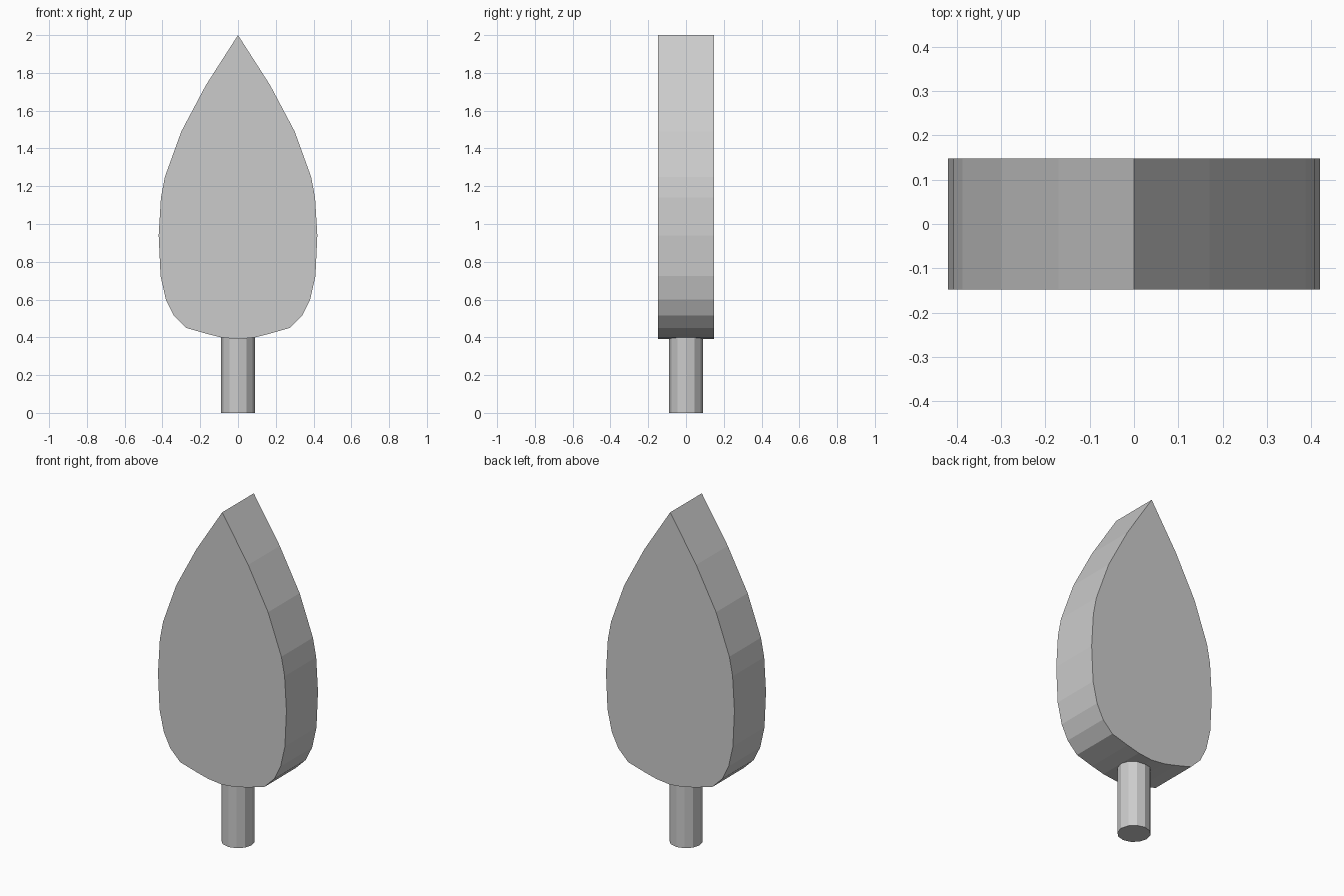
import bpy, bmesh

if "Cube" in bpy.data.objects:
    bpy.data.objects.remove(bpy.data.objects["Cube"])

# Right half of the leaf-shaped crown outline (x, z), tip to base
half = [(0, 2.0), (0.17, 1.735), (0.3, 1.49), (0.387, 1.25), (0.408, 1.14),
        (0.42, 0.94), (0.41, 0.725), (0.382, 0.6), (0.34, 0.515),
        (0.275, 0.45), (0.17, 0.42), (0.09, 0.4), (0, 0.39)]
outline = half + [(-x, z) for x, z in reversed(half[1:-1])]
DEPTH = 0.295


def finish(bm, name):
    bmesh.ops.recalc_face_normals(bm, faces=bm.faces)
    mesh = bpy.data.meshes.new(name)
    bm.to_mesh(mesh)
    bm.free()
    obj = bpy.data.objects.new(name, mesh)
    bpy.context.collection.objects.link(obj)
    return obj


# Crown: flat slab extruded from front to back
bm = bmesh.new()
face = bm.faces.new([bm.verts.new((x, -DEPTH / 2, z)) for x, z in outline])
ext = bmesh.ops.extrude_face_region(bm, geom=[face], use_keep_orig=True)
bmesh.ops.translate(bm, vec=(0, DEPTH, 0),
                    verts=[g for g in ext["geom"] if isinstance(g, bmesh.types.BMVert)])
finish(bm, "tree_crown")

# Trunk: low-poly cylinder
bm = bmesh.new()
bmesh.ops.create_cone(bm, cap_ends=True, segments=12, radius1=0.09, radius2=0.09, depth=0.4)
bmesh.ops.translate(bm, vec=(0, 0, 0.2), verts=bm.verts)
finish(bm, "tree_trunk")
